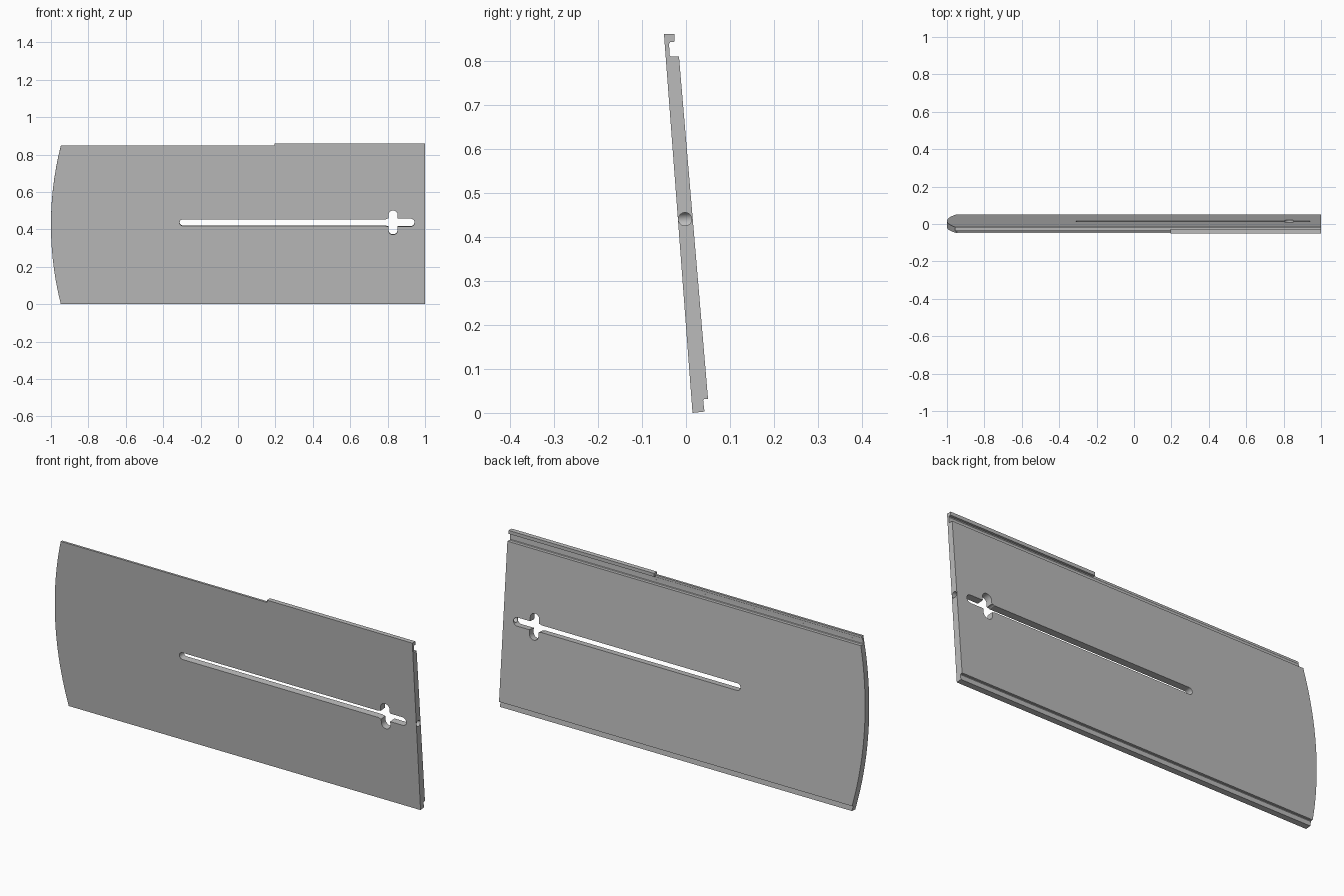
import bpy, bmesh
from math import sin, cos, pi, atan
from mathutils import Matrix, Vector

cube = bpy.data.objects.get("Cube")
if cube:
    bpy.data.objects.remove(cube)

MID = 0.438                 # height of the slot line
TILT = atan(0.08)           # lean of the plate

grey = bpy.data.materials.new("plain grey")
grey.diffuse_color = (0.5, 0.5, 0.5, 1)
grey.use_nodes = True
grey.node_tree.nodes["Principled BSDF"].inputs["Base Color"].default_value = (0.5, 0.5, 0.5, 1)


def prism(name, points, direction):
    """Extrude a closed outline along a direction."""
    bm = bmesh.new()
    face = bm.faces.new([bm.verts.new(p) for p in points])
    ext = bmesh.ops.extrude_face_region(bm, geom=[face])
    moved = [v for v in ext["geom"] if isinstance(v, bmesh.types.BMVert)]
    bmesh.ops.translate(bm, verts=moved, vec=direction)
    bmesh.ops.recalc_face_normals(bm, faces=bm.faces[:])
    mesh = bpy.data.meshes.new(name)
    bm.to_mesh(mesh)
    bm.free()
    mesh.materials.append(grey)
    ob = bpy.data.objects.new(name, mesh)
    bpy.context.collection.objects.link(ob)
    return ob


def through(name, outline):
    """Cutter running square through the leaning plate."""
    ob = prism(name, [(x, -0.3, z - MID) for x, z in outline], (0, 0.6, 0))
    ob.data.transform(Matrix.Translation((0, 0, MID)) @ Matrix.Rotation(TILT, 4, "X"))
    return ob


def arc(cx, cz, r, start, end, n=14):
    angles = [start + (end - start) * i / n for i in range(n + 1)]
    return [(cx + r * cos(a), cz + r * sin(a)) for a in angles]


def flat_slot(x0, x1, r):
    return arc(x1 - r, MID, r, -pi / 2, pi / 2) + arc(x0 + r, MID, r, pi / 2, 1.5 * pi)


def apply_cut(target, cutter, operation="DIFFERENCE"):
    cutter.hide_render = True
    mod = target.modifiers.new("cut", "BOOLEAN")
    mod.operation = operation
    mod.solver = "EXACT"
    mod.object = cutter
    bpy.context.view_layer.objects.active = target
    bpy.ops.object.modifier_apply(modifier=mod.name)
    bpy.data.objects.remove(cutter)


# Board section with a hooked tongue at the top and a rebate at the bottom
section = [(0.0148, 0), (0.042, 0.003), (0.039, 0.028), (0.041, 0.031), (0.05, 0.032),
           (-0.016, 0.81), (-0.034, 0.809), (-0.037, 0.812), (-0.0385, 0.838),
           (-0.036, 0.842), (-0.026, 0.843), (-0.026, 0.86), (-0.05, 0.86)]
board = prism("slotted_board", [(-1.05, y, z) for y, z in section], (2.05, 0, 0))

# Bowed left end
bow = arc(0.73, 0.425, 1.73, pi - 0.35, pi + 0.35, 40)
apply_cut(board, through("bow_cutter", bow + [(1.2, -0.3), (1.2, 1.2)]), "INTERSECT")

# Hook trimmed away along the left part of the top edge
for name, y, z in (("top_trim", -0.2, 0.848), ("hook_trim", -0.0378, 0.825)):
    rect = [(-1.2, y, z), (-1.2, 0.2, z), (-1.2, 0.2, 1), (-1.2, y, 1)]
    apply_cut(board, prism(name, rect, (1.395, 0, 0)))

# Long slot, wider short slot and upright crossing slot
apply_cut(board, through("long_slot", flat_slot(-0.312, 0.83, 0.0175)))
apply_cut(board, through("end_slot", flat_slot(0.78, 0.944, 0.021)))
r, reach = 0.025, 0.04
cross = arc(0.829, MID + reach, r, 0, pi) + arc(0.829, MID - reach, r, pi, 2 * pi)
apply_cut(board, through("cross_slot", cross))

# Round bore from the right end into the slot
bore = arc(-0.002, 0.44, 0.015, 0, 2 * pi, 28)[:-1]
apply_cut(board, prism("end_bore", [(0.92, y, z) for y, z in bore], (0.2, 0, 0)))

# Smooth curved walls, keep edges crisp
bpy.ops.object.select_all(action="DESELECT")
board.select_set(True)
bpy.context.view_layer.objects.active = board
bpy.ops.object.shade_smooth_by_angle(angle=0.5)
